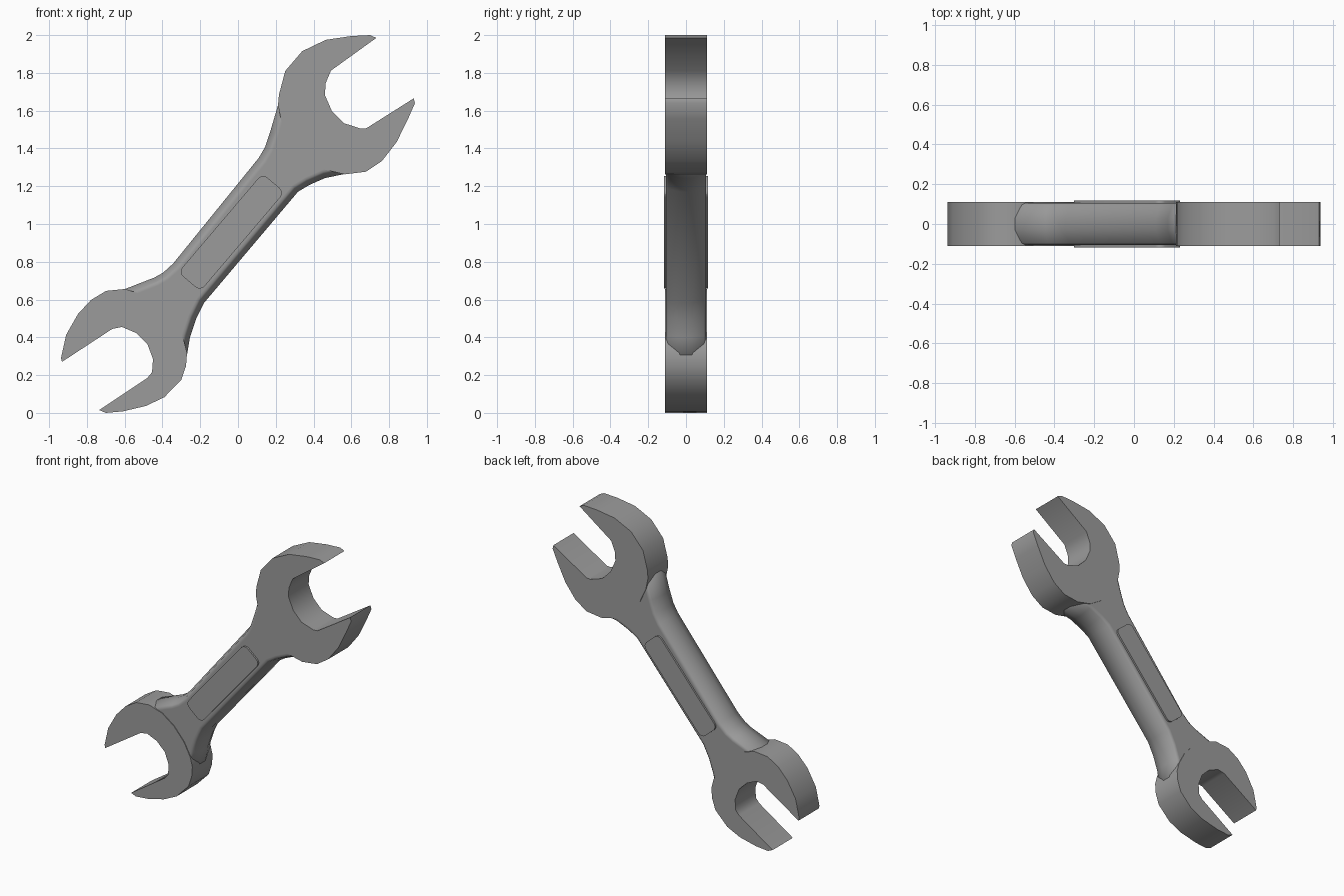
import bpy, bmesh
from math import sin, cos, pi, radians
from mathutils import Vector

if "Cube" in bpy.data.objects:
    bpy.data.objects.remove(bpy.data.objects["Cube"])

# Dark steel grey
steel = bpy.data.materials.new("dark_steel")
steel.diffuse_color = (.33, .33, .33, 1)
steel.use_nodes = True
steel.node_tree.nodes["Principled BSDF"].inputs["Base Color"].default_value = steel.diffuse_color


def layered(name, outline, layers, angle=40):
    """Stack copies of an x/z outline at (y, inset) layers and skin them."""
    pts = [Vector(p) for p in outline]
    n = len(pts)
    area = sum(pts[i - 1].x * pts[i].y - pts[i].x * pts[i - 1].y for i in range(n))
    if area < 0:
        pts.reverse()
    miters = []
    for i in range(n):
        a = (pts[i] - pts[i - 1]).normalized()
        b = (pts[(i + 1) % n] - pts[i]).normalized()
        na, nb = Vector((-a.y, a.x)), Vector((-b.y, b.x))
        miters.append((na + nb) / (1 + na.dot(nb)))
    bm = bmesh.new()
    rings = []
    for y, inset in layers:
        ring = []
        for p, m in zip(pts, miters):
            q = p + m * inset
            ring.append(bm.verts.new((q.x, y, q.y)))
        rings.append(ring)
    for r, s in zip(rings, rings[1:]):
        for i in range(n):
            j = (i + 1) % n
            bm.faces.new((r[i], r[j], s[j], s[i]))
    bm.faces.new(rings[0])
    bm.faces.new(rings[-1])
    bmesh.ops.recalc_face_normals(bm, faces=bm.faces)
    me = bpy.data.meshes.new(name)
    bm.to_mesh(me)
    bm.free()
    me.materials.append(steel)
    ob = bpy.data.objects.new(name, me)
    bpy.context.collection.objects.link(ob)
    bpy.ops.object.select_all(action='DESELECT')
    ob.select_set(True)
    bpy.context.view_layer.objects.active = ob
    bpy.ops.object.shade_smooth_by_angle(angle=radians(angle))
    return ob


# Open jaws: outer curve first, then the mouth
upper = [(.732, 1.985), (.70, 2.0), (.60, 1.995), (.465, 1.975), (.34, 1.915),
         (.25, 1.81), (.217, 1.685), (.212, 1.63), (.228, 1.55), (.275, 1.45),
         (.36, 1.35), (.46, 1.287), (.566, 1.263), (.677, 1.277), (.762, 1.333),
         (.84, 1.434), (.90, 1.556), (.937, 1.64), (.93, 1.665),
         (.68, 1.507), (.65, 1.505), (.56, 1.534), (.497, 1.598), (.46, 1.683),
         (.464, 1.745), (.492, 1.812)]
lower = [(-.735, .015), (-.70, .0), (-.61, .008), (-.487, .037), (-.39, .083),
         (-.30, .175), (-.275, .249), (-.27, .317), (-.286, .38), (-.333, .47),
         (-.41, .56), (-.50, .625), (-.598, .656), (-.698, .646), (-.778, .598),
         (-.847, .524), (-.91, .413), (-.937, .29), (-.932, .27),
         (-.665, .445), (-.614, .455), (-.54, .423), (-.48, .365), (-.45, .285),
         (-.455, .215), (-.48, .185)]
for name, outline in (("upper_jaw", upper), ("lower_jaw", lower)):
    layered(name, outline, [(-.11, 0), (.11, 0)])

# Handle: flared ends tucked into the jaws, softly chamfered long sides
handle = [(.27, 1.65), (.212, 1.63), (.17, 1.487), (.143, 1.407), (.11, 1.35),
          (-.344, .79), (-.397, .742), (-.444, .716), (-.598, .656), (-.62, .58),
          (-.33, .28), (-.27, .307), (-.254, .402), (-.222, .497), (-.18, .582),
          (.317, 1.17), (.376, 1.206), (.46, 1.243), (.566, 1.265), (.60, 1.33)]
side = [(.105, .046), (.105, .034), (.095, .022), (.03, 0)]
layered("handle", handle, [(-y, i) for y, i in side] + side[::-1], 60)

# Raised rounded panel, showing on both faces
a, hl, hw, r = radians(49.6), .344, .077, .035
panel = []
for k, (sx, sy) in enumerate([(1, 1), (-1, 1), (-1, -1), (1, -1)]):
    for s in range(5):
        t = (k + s / 4) * pi / 2
        u, v = sx * (hl - r) + r * cos(t), sy * (hw - r) + r * sin(t)
        panel.append((-.035 + u * cos(a) - v * sin(a), .956 + u * sin(a) + v * cos(a)))
layered("grip_panel", panel, [(-.117, 0), (.117, 0)], 30)
